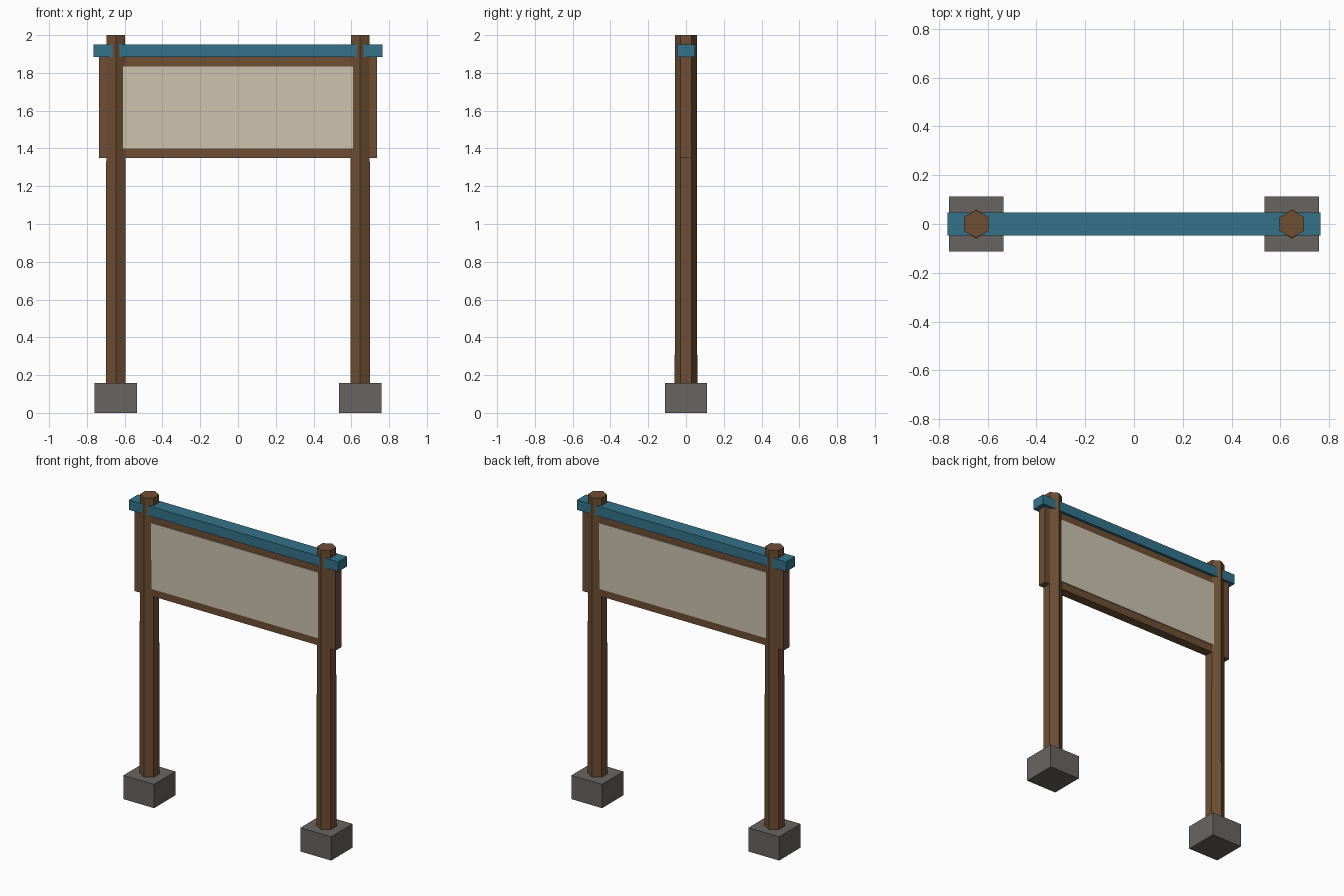
import bpy
import math

cube = bpy.data.objects.get("Cube")
if cube:
    bpy.data.objects.remove(cube, do_unlink=True)


def material(name, rgb):
    mat = bpy.data.materials.new(name)
    mat.use_nodes = True
    mat.diffuse_color = (*rgb, 1)
    mat.node_tree.nodes["Principled BSDF"].inputs["Base Color"].default_value = (*rgb, 1)
    return mat


wood = material("brown_wood", (0.156, 0.078, 0.036))
concrete = material("grey_concrete", (0.138, 0.127, 0.119))
teal = material("teal_paint", (0.034, 0.171, 0.254))
cream = material("cream_board", (0.61, 0.546, 0.429))


def finish(name, mat):
    obj = bpy.context.object
    obj.name = name
    obj.data.name = name
    obj.data.materials.append(mat)
    return obj


def box(name, mat, x, y, z):
    """Box filling the given (low, high) ranges."""
    spans = (x, y, z)
    bpy.ops.mesh.primitive_cube_add(size=1, location=[(a + b) / 2 for a, b in spans])
    bpy.context.object.scale = [b - a for a, b in spans]
    bpy.ops.object.transform_apply(location=False, rotation=False, scale=True)
    return finish(name, mat)


POST_X = 0.647
FOOT = 0.112          # half width of a footing
FOOT_TOP = 0.157
FRAME_X = 0.735
FRAME_Y = 0.03
LOW, HIGH = 1.35, 1.885
BOARD_LOW, BOARD_HIGH = 1.40, 1.835

# Hexagonal, slightly tapered posts on square footings, with side boards
for side, s in (("left", 1), ("right", -1)):
    cx = s * POST_X
    box(side + "_footing", concrete, (cx - FOOT, cx + FOOT), (-FOOT, FOOT), (0, FOOT_TOP))
    bottom = FOOT_TOP - 0.05
    bpy.ops.mesh.primitive_cone_add(
        vertices=6, radius1=0.0598, radius2=0.0575, depth=2 - bottom,
        location=(cx, 0, (2 + bottom) / 2))
    finish(side + "_post", wood)
    inner, outer = s * 0.61, s * FRAME_X
    box(side + "_frame_board", wood, sorted((inner, outer)), (-FRAME_Y, FRAME_Y), (LOW, HIGH))

# Rails above and below the board
for name, z in (("bottom_rail", (LOW, BOARD_LOW)), ("top_rail", (BOARD_HIGH, HIGH))):
    box(name, wood, (-0.61, 0.61), (-FRAME_Y, FRAME_Y), z)

# Blank notice board, its ends let into the posts
box("notice_board", cream, (-0.625, 0.625), (-0.036, 0.036), (BOARD_LOW, BOARD_HIGH))

# Painted beam across the top
box("top_beam", teal, (-0.765, 0.765), (-0.047, 0.047), (HIGH, 1.95))
